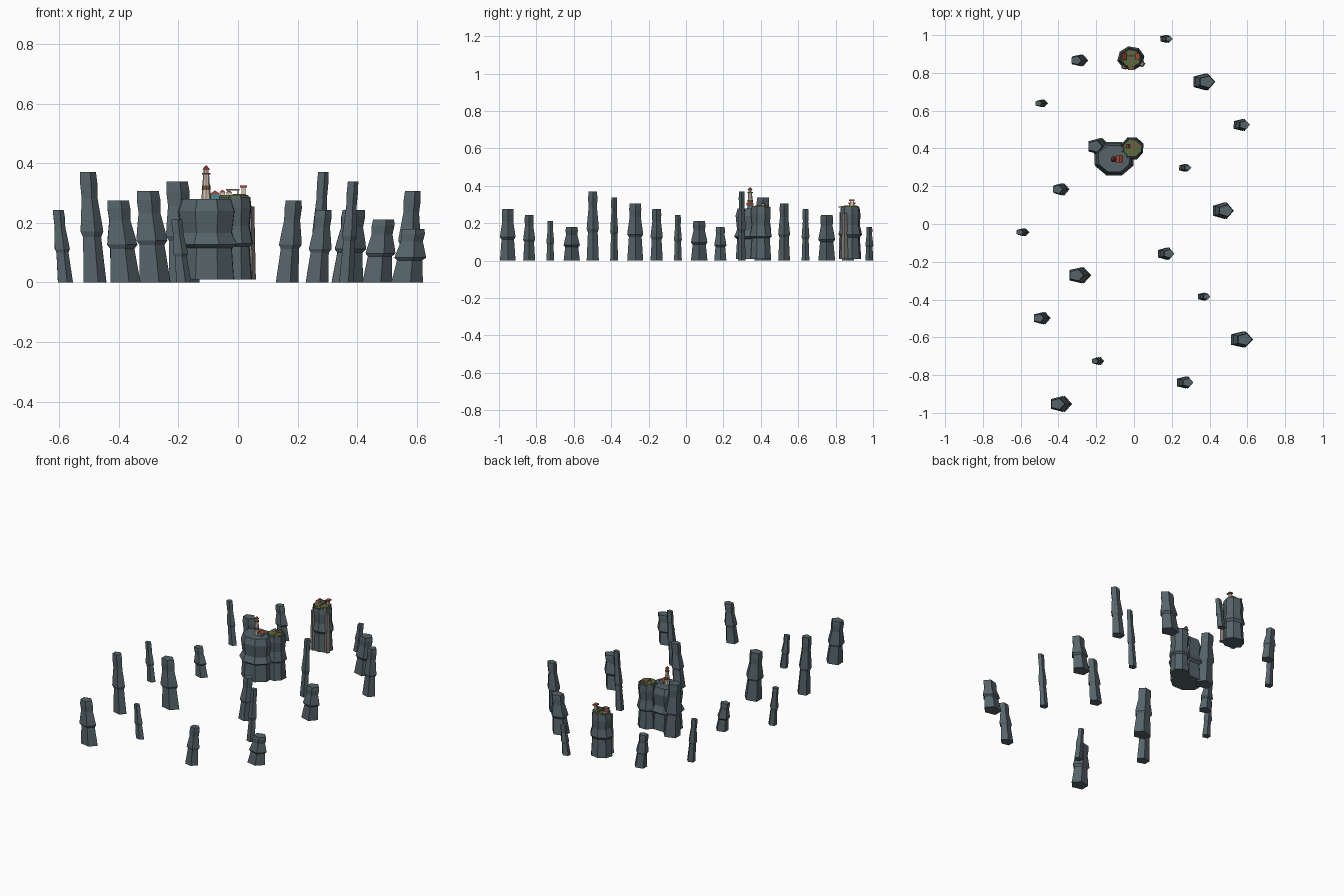
import bpy, bmesh, math, random
from mathutils import Vector

if "Cube" in bpy.data.objects:
    bpy.data.objects.remove(bpy.data.objects["Cube"])

random.seed(4)

def mat(name, c):
    m = bpy.data.materials.new(name)
    m.diffuse_color = (*c, 1)
    m.use_nodes = True
    m.node_tree.nodes["Principled BSDF"].inputs["Base Color"].default_value = m.diffuse_color
    return m

ROCK = mat("slate", (0.09, 0.125, 0.14))
PALE = mat("pale_rock", (0.22, 0.2, 0.18))
GRASS = mat("grass", (0.1, 0.15, 0.05))
RED = mat("red_roof", (0.4, 0.06, 0.04))
CREAM = mat("cream_wall", (0.65, 0.55, 0.45))
TEAL = mat("teal_wall", (0.08, 0.22, 0.27))
WOOD = mat("wood", (0.2, 0.1, 0.06))

def finish(bm, name, m):
    bmesh.ops.recalc_face_normals(bm, faces=bm.faces)
    me = bpy.data.meshes.new(name)
    bm.to_mesh(me)
    bm.free()
    me.materials.append(m)
    ob = bpy.data.objects.new(name, me)
    bpy.context.collection.objects.link(ob)
    return ob

def stack(name, x, y, rings, n, m, sy=1.0, lean=0.0, turn=0.0, jit=0.0):
    """Loft of n-sided rings (z, radius), leaning in x with height."""
    bm = bmesh.new()
    wob = [1 + random.uniform(-jit, jit) for _ in range(n)]
    z0, z1 = rings[0][0], rings[-1][0]
    loops = []
    for z, r in rings:
        dx = lean * (z - z0) / (z1 - z0)
        loops.append([bm.verts.new((x + dx + r * wob[k] * math.cos(turn + math.tau * k / n),
                                    y + r * wob[k] * sy * math.sin(turn + math.tau * k / n), z))
                      for k in range(n)])
    for a, b in zip(loops, loops[1:]):
        for k in range(n):
            bm.faces.new((a[k], a[(k + 1) % n], b[(k + 1) % n], b[k]))
    bm.faces.new(loops[0][::-1])
    bm.faces.new(loops[-1])
    return finish(bm, name, m)

def box(name, x, y, z, sx, sy, sz, m):
    bm = bmesh.new()
    bmesh.ops.create_cube(bm, size=1)
    for v in bm.verts:
        v.co = Vector((x + v.co.x * sx, y + v.co.y * sy, z + (v.co.z + 0.5) * sz))
    return finish(bm, name, m)

def house(name, x, y, z, sx, sy, h, wall):
    """Box walls under a gabled roof."""
    box(name + "_walls", x, y, z, sx, sy, h, wall)
    bm = bmesh.new()
    a, b, zt = sx * 0.62, sy * 0.62, z + h
    ends = [[bm.verts.new((x + px, y + s * b, pz)) for px, pz in
             ((-a, zt), (a, zt), (0, zt + h * 0.7))] for s in (-1, 1)]
    bm.faces.new(ends[0])
    bm.faces.new(ends[1][::-1])
    for k in range(3):
        j = (k + 1) % 3
        bm.faces.new((ends[0][k], ends[0][j], ends[1][j], ends[1][k]))
    finish(bm, name + "_roof", RED)

# Field of leaning sea stacks in a repeating pattern
XS = (-.383, .262, -.185, .562, -.483, .362, -.283, .162, -.582, .462)
PROFILE = ((0, 1), (.41, .8), (.46, 1), (.57, .9), (.76, .7), (.9, .76), (1, .7))
for i in range(18):
    x, y = XS[i % 10], -0.953 + 0.1137 * i
    h = 0.18 + 0.0317 * ((3 - i) % 7)
    r = (0.057, 0.042, 0.028)[i % 3]
    stack(f"sea_stack_{i + 1}", x, y, [(t * h, r * s) for t, s in PROFILE], 5, ROCK,
          sy=0.8, lean=math.copysign(0.023, x), jit=0.04)

# Main island: wide plateau and a smaller grassy one
stack("main_plateau", -.105, .345, [(.01, .1), (.115, .092), (.128, .112), (.165, .092),
      (.24, .102), (.28, .088)], 8, ROCK, sy=.87, turn=.39, jit=.03)
stack("side_plateau", -.01, .4, [(.01, .06), (.12, .052), (.13, .064), (.19, .052),
      (.25, .058), (.287, .055)], 8, ROCK, turn=.39, jit=.03)
stack("side_plateau_grass", -.01, .4, [(.285, .05), (.293, .047)], 8, GRASS, turn=.39)

# North island
stack("north_plateau", -.015, .877, [(.01, .068), (.125, .06), (.14, .073), (.19, .06),
      (.245, .064), (.284, .058)], 8, ROCK, sy=.88, turn=.2, jit=.03)
stack("north_grass", -.015, .877, [(.283, .054), (.291, .051)], 8, GRASS, sy=.9, turn=.2)

# Pale buttress ribs against the north island
for k, (x, y, top) in enumerate(((.041, .848, .255), (-.05, .835, .26))):
    stack(f"north_rib_{k + 1}", x, y, [(.01, .019), (.14, .016), (top, .014)], 5, PALE)

# Lighthouse
lx, ly = -.107, .343
stack("lighthouse_tower", lx, ly, [(.278, .016), (.362, .01)], 8, CREAM)
stack("lighthouse_band", lx, ly, [(.31, .0148), (.325, .0138)], 8, WOOD)
stack("lighthouse_gallery", lx, ly, [(.362, .014), (.367, .014)], 8, WOOD)
stack("lighthouse_lantern", lx, ly, [(.367, .008), (.38, .008)], 8, CREAM)
stack("lighthouse_cap", lx, ly, [(.379, .013), (.392, .002)], 8, RED)

# Keeper's house
house("keeper_house", -.077, .343, .278, .03, .03, .018, TEAL)

# Huts and boardwalk on the side plateau
box("side_boardwalk", -.005, .405, .292, .008, .08, .004, WOOD)
house("side_hut", -.03, .412, .292, .016, .016, .01, CREAM)
box("side_deck", .004, .418, .292, .045, .018, .005, WOOD)

# Huts, watch tower and boardwalk on the north island
house("north_hut", -.052, .887, .289, .018, .03, .013, CREAM)
box("watch_tower", .018, .887, .289, .013, .018, .03, CREAM)
box("watch_tower_roof", .018, .887, .318, .023, .03, .008, RED)
box("north_walk", -.015, .88, .291, .008, .07, .004, WOOD)
box("north_crosswalk", -.017, .887, .309, .045, .008, .005, PALE)
box("north_jetty", -.015, .829, .284, .035, .025, .006, WOOD)
for s in (-1, 1):
    box("walk_post", -.017 + s * .016, .887, .289, .005, .005, .021, CREAM)
